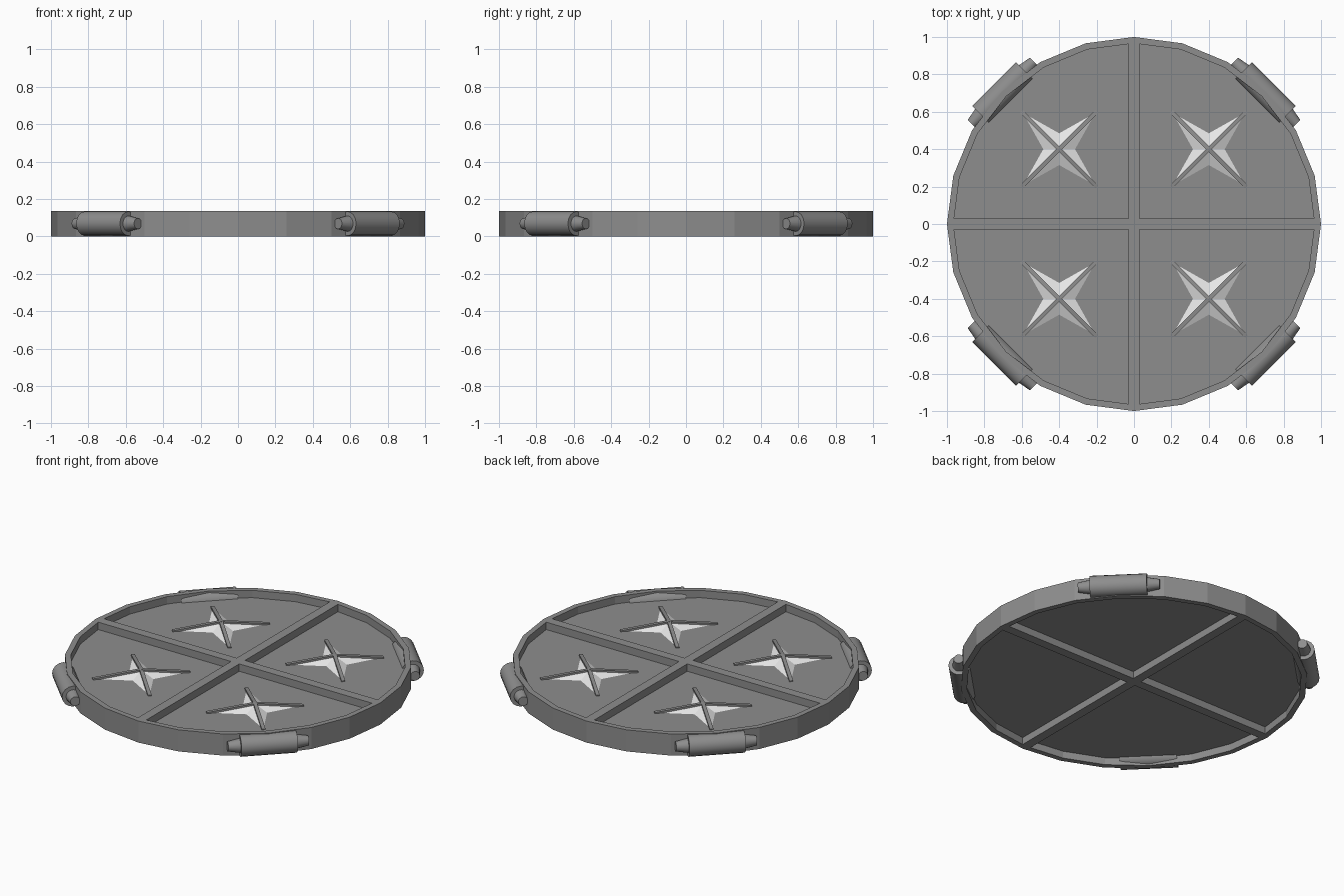
import bpy, bmesh, math
from mathutils import Matrix, Vector

if "Cube" in bpy.data.objects:
    bpy.data.objects.remove(bpy.data.objects["Cube"])

HEIGHT = 0.137              # full thickness of the frame
PANEL_LOW, PANEL_TOP = 0.045, 0.09
SIDES = 24
RIM_IN = 0.966


def material(name, value):
    m = bpy.data.materials.new(name)
    m.diffuse_color = (value, value, value, 1)
    m.use_nodes = True
    m.node_tree.nodes["Principled BSDF"].inputs["Base Color"].default_value = m.diffuse_color
    return m


steel = material("mid grey", 0.27)
pale = material("pale grey", 0.80)


def make(name, verts, faces, mat, matrix=Matrix(), smooth=False):
    mesh = bpy.data.meshes.new(name)
    mesh.from_pydata(verts, [], faces)
    bm = bmesh.new()
    bm.from_mesh(mesh)
    bmesh.ops.recalc_face_normals(bm, faces=bm.faces)
    bm.to_mesh(mesh)
    bm.free()
    mesh.transform(matrix)
    mesh.materials.append(mat)
    ob = bpy.data.objects.new(name, mesh)
    bpy.context.collection.objects.link(ob)
    if smooth:
        bpy.ops.object.select_all(action='DESELECT')
        ob.select_set(True)
        bpy.context.view_layer.objects.active = ob
        bpy.ops.object.shade_smooth_by_angle(angle=math.radians(35))
    return ob


def lathe(name, profile, sides, mat, closed=False, matrix=Matrix(), smooth=False):
    """Spin (radius, z) points around z; an open profile is capped at both ends."""
    n = len(profile)
    verts = [(r * math.cos(math.tau * i / sides), r * math.sin(math.tau * i / sides), z)
             for r, z in profile for i in range(sides)]
    faces = []
    for k in range(n if closed else n - 1):
        a, b = k * sides, (k + 1) % n * sides
        for i in range(sides):
            j = (i + 1) % sides
            faces.append((a + i, a + j, b + j, b + i))
    if not closed:
        faces += [tuple(range(sides))[::-1], tuple(range((n - 1) * sides, n * sides))]
    return make(name, verts, faces, mat, matrix, smooth)


def box(name, x0, x1, y0, y1, z0, z1, mat):
    verts = [(x, y, z) for z in (z0, z1) for x, y in ((x0, y0), (x1, y0), (x1, y1), (x0, y1))]
    faces = [(3, 2, 1, 0), (4, 5, 6, 7)] + [(i, (i + 1) % 4, (i + 1) % 4 + 4, i + 4) for i in range(4)]
    return make(name, verts, faces, mat)


# Outer rim and the recessed panel
lathe("rim", [(1, 0), (1, HEIGHT), (RIM_IN, HEIGHT), (RIM_IN, 0)], SIDES, steel, closed=True)
lathe("panel", [(0.98, PANEL_LOW), (0.98, PANEL_TOP)], SIDES, steel)

# Cross dividers
w, reach = 0.029, 0.972
box("long_divider", -reach, reach, -w, w, 0, HEIGHT, steel)
box("back_divider", -w, w, w, reach, 0, HEIGHT, steel)
box("front_divider", -w, w, -reach, -w, 0, HEIGHT, steel)

# Four-pointed stars with a thin ridge blade along each diagonal
TIP, INNER, PEAK = 0.275, 0.085, 0.036


def star(x, y):
    place = Matrix.Translation((x, y, PANEL_TOP)) @ Matrix.Rotation(math.pi / 4, 4, 'Z')
    verts = [(r * math.cos(math.pi / 4 * i), r * math.sin(math.pi / 4 * i), 0)
             for i, r in enumerate((TIP, INNER) * 4)] + [(0, 0, PEAK)]
    faces = [(i, (i + 1) % 8, 8) for i in range(8)] + [tuple(range(8))[::-1]]
    make("star", verts, faces, pale, place)
    profile = [(-0.285, -0.002), (0.285, -0.002), (0.285, 0.006), (0, 0.042), (-0.285, 0.006)]
    for turn in (0, math.pi / 2):
        h = 0.011
        verts = [(px, s, pz) for s in (-h, h) for px, pz in profile]
        faces = [(0, 1, 2, 3, 4), (9, 8, 7, 6, 5)]
        faces += [(i, (i + 1) % 5, (i + 1) % 5 + 5, i + 5) for i in range(5)]
        make("star_blade", verts, faces, steel, place @ Matrix.Rotation(turn, 4, 'Z'))


for sx in (-1, 1):
    for sy in (-1, 1):
        star(sx * 0.4, sy * 0.4)

# Hinge barrels with tapered pins on the four diagonals
for k in range(4):
    place = (Matrix.Rotation(math.pi / 4 + k * math.pi / 2, 4, 'Z')
             @ Matrix.Translation((0.993, 0, HEIGHT / 2)) @ Matrix.Rotation(math.pi / 2, 4, 'X'))
    half, end = 0.165, 0.236
    profile = [(0.029, -end), (0.042, -half), (0.065, -half),
               (0.065, half), (0.042, half), (0.029, end)]
    lathe("hinge_barrel", profile, 16, steel, matrix=place, smooth=True)
